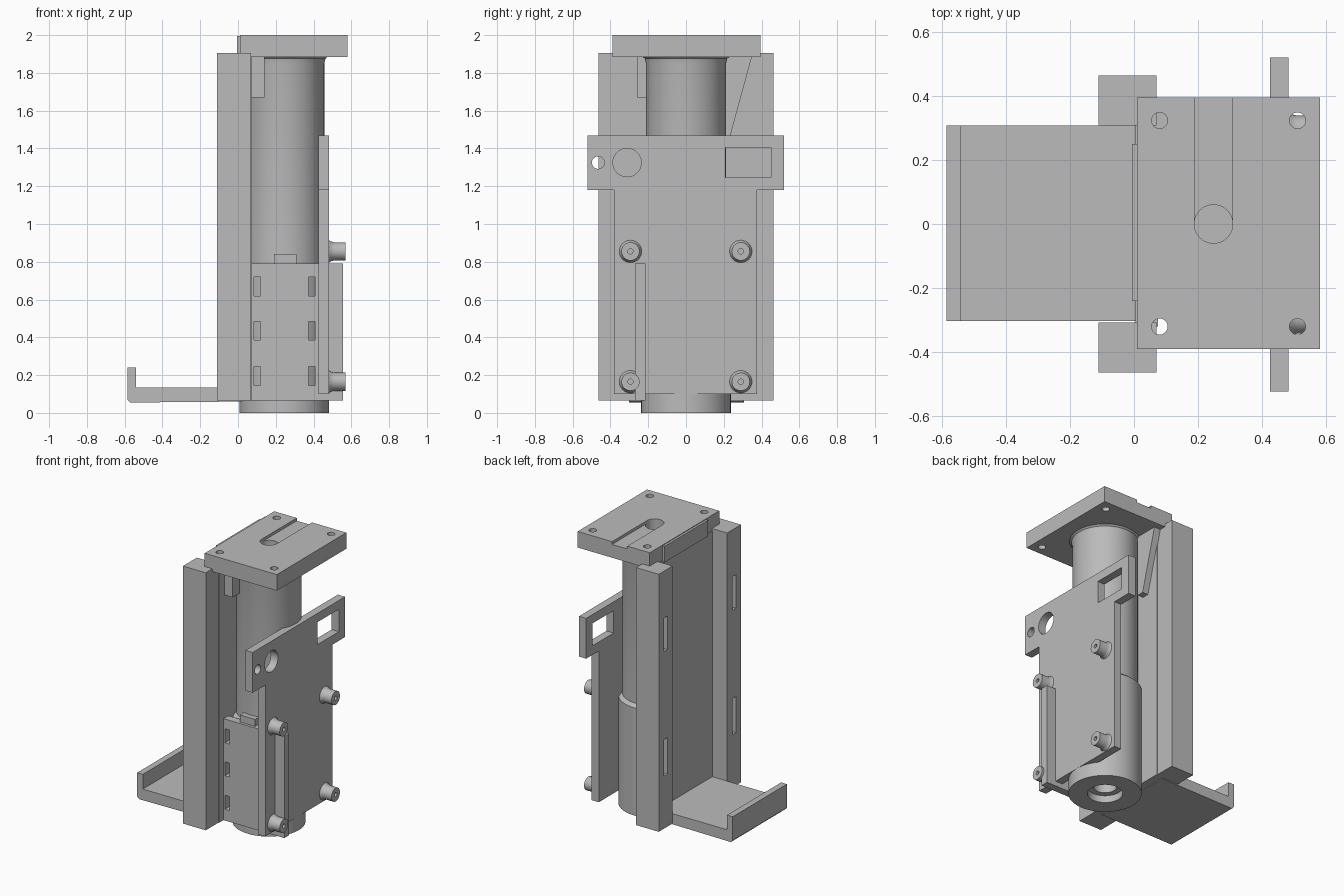
import bpy, bmesh, math
from mathutils import Matrix, Vector

cube = bpy.data.objects.get("Cube")
if cube:
    bpy.data.objects.remove(cube, do_unlink=True)

GREY = (0.5, 0.5, 0.5, 1)
mat = bpy.data.materials.new("plain grey")
mat.use_nodes = True
mat.diffuse_color = GREY
mat.node_tree.nodes["Principled BSDF"].inputs["Base Color"].default_value = GREY


def finish(name, bm):
    bmesh.ops.recalc_face_normals(bm, faces=bm.faces)
    mesh = bpy.data.meshes.new(name)
    bm.to_mesh(mesh)
    bm.free()
    mesh.materials.append(mat)
    obj = bpy.data.objects.new(name, mesh)
    bpy.context.collection.objects.link(obj)
    return obj


def box(name, xs, ys, zs):
    bm = bmesh.new()
    bmesh.ops.create_cube(bm, size=1)
    for v in bm.verts:
        v.co = Vector([(a + b) / 2 + c * (b - a) for c, (a, b) in zip(v.co, (xs, ys, zs))])
    return finish(name, bm)


def rod(name, centre, radius, length, axis="Z"):
    bm = bmesh.new()
    bmesh.ops.create_cone(bm, cap_ends=True, segments=32, radius1=radius, radius2=radius, depth=length)
    turn = Matrix.Rotation(math.pi / 2, 4, "Y") if axis == "X" else Matrix()
    bm.transform(Matrix.Translation(centre) @ turn)
    return finish(name, bm)


def prism(name, points, axis, low, high):
    """Extrude a 2D outline along x (points are y, z) or y (points are x, z)."""
    place = (lambda p, t: (t, p[0], p[1])) if axis == "X" else (lambda p, t: (p[0], t, p[1]))
    bm = bmesh.new()
    face = bm.faces.new([bm.verts.new(place(p, low)) for p in points])
    ext = bmesh.ops.extrude_face_region(bm, geom=[face])
    shift = Vector(place((0, 0), high - low))
    bmesh.ops.translate(bm, vec=shift, verts=[g for g in ext["geom"] if isinstance(g, bmesh.types.BMVert)])
    return finish(name, bm)


def lathe(name, profile, steps, matrix):
    """Spin an (r, z) profile around z, then place it."""
    bm = bmesh.new()
    verts = [bm.verts.new((r, 0, z)) for r, z in profile]
    edges = [bm.edges.new(pair) for pair in zip(verts, verts[1:])]
    bmesh.ops.spin(bm, geom=verts + edges, cent=(0, 0, 0), axis=(0, 0, 1), angle=math.tau, steps=steps)
    bmesh.ops.remove_doubles(bm, verts=bm.verts, dist=0.0005)
    bm.transform(matrix)
    return finish(name, bm)


def select(obj):
    bpy.ops.object.select_all(action="DESELECT")
    obj.select_set(True)
    bpy.context.view_layer.objects.active = obj


def cut(obj, cutters):
    for cutter in cutters:
        cutter.hide_render = True
        mod = obj.modifiers.new("cut", "BOOLEAN")
        mod.operation = "DIFFERENCE"
        mod.solver = "EXACT"
        mod.object = cutter
        select(obj)
        bpy.ops.object.modifier_apply(modifier=mod.name)
        bpy.data.objects.remove(cutter, do_unlink=True)


def smooth(obj):
    select(obj)
    bpy.ops.object.shade_smooth_by_angle(angle=math.radians(30))


AXIS_X = 0.245

# Central column: bored foot, wide collar, slimmer tube flaring into the cap
column = lathe("column", [(0, 0.3), (0.075, 0.3), (0.075, 0.05), (0.115, 0.05), (0.115, 0),
                          (0.237, 0), (0.237, 0.77), (0.212, 0.79), (0.212, 1.85),
                          (0.218, 1.875), (0.235, 1.89), (0, 1.89)],
               64, Matrix.Translation((AXIS_X, 0, 0)))
smooth(column)

# Cap plate with bolt holes, centre hole and shallow channel to the back
cap = box("cap_plate", (0.01, 0.58), (-0.39, 0.395), (1.885, 2))
cut(cap, [rod("cutter", (x, y, 1.95), 0.025, 0.3) for x in (0.08, 0.51) for y in (-0.32, 0.323)])
cut(cap, [box("cutter", (0.188, 0.308), (0, 0.5), (1.98, 2.1)),
          rod("cutter", (0.248, 0, 1.98), 0.06, 0.3)])
smooth(cap)
box("cap_back_fin", (-0.006, 0.012), (-0.24, 0.25), (1.88, 1.995))

# Back web and the two uprights with slots in their outer faces
box("back_web", (0.005, 0.075), (-0.32, 0.32), (0.065, 1.89))
for side, name in ((-1, "right_upright"), (1, "left_upright")):
    ys = sorted((side * 0.308, side * 0.464))
    post = box(name, (-0.11, 0.07), ys, (0.065, 1.905))
    y = side * 0.386
    cut(post, [box("cutter", (-0.2, -0.06), (y - 0.02, y + 0.02), zs)
               for zs in ((0.44, 0.7), (1.33, 1.57))])

# Rear tray with an upturned lip
prism("rear_tray", [(0.02, 0.06), (-0.57, 0.055), (-0.585, 0.07), (-0.585, 0.24),
                    (-0.54, 0.24), (-0.54, 0.135), (0.02, 0.135)], "Y", -0.303, 0.308)

# Mounting plate with a wide head, two round holes and a square window
plate = prism("mounting_plate", [(-0.38, 0.1), (0.377, 0.1), (0.377, 1.18), (0.52, 1.18),
                                 (0.52, 1.468), (-0.522, 1.468), (-0.522, 1.18), (-0.38, 1.18)],
              "X", 0.425, 0.482)
cut(plate, [rod("cutter", (0.45, -0.465, 1.325), 0.033, 0.3, "X"),
            rod("cutter", (0.45, -0.312, 1.325), 0.075, 0.3, "X"),
            box("cutter", (0.3, 0.6), (0.21, 0.45), (1.245, 1.405))])
smooth(plate)

# Four standoffs with flared roots and screw holes
for y in (-0.294, 0.29):
    for z in (0.165, 0.855):
        place = Matrix.Translation((0.478, y, z)) @ Matrix.Rotation(math.pi / 2, 4, "Y")
        smooth(lathe("standoff", [(0, 0), (0.062, 0), (0.052, 0.015), (0.048, 0.03), (0.048, 0.091),
                                  (0.014, 0.091), (0.014, 0.04), (0, 0.04)], 32, place))

# Side panel with two columns of small windows
panel = box("side_panel", (0.07, 0.555), (-0.27, -0.215), (0.065, 0.79))
cut(panel, [box("cutter", (x, x + 0.035), (-0.4, -0.1), (z, z + 0.1))
            for x in (0.085, 0.372) for z in (0.145, 0.385, 0.62)])
box("panel_tab", (0.19, 0.31), (-0.25, -0.19), (0.77, 0.84))

# Small gussets between web, tube and cap
box("front_gusset", (0.07, 0.14), (-0.26, -0.15), (1.67, 1.89))
prism("rear_gusset", [(0.18, 1.89), (0.35, 1.89), (0.23, 1.45), (0.18, 1.45)], "X", 0.07, 0.12)
